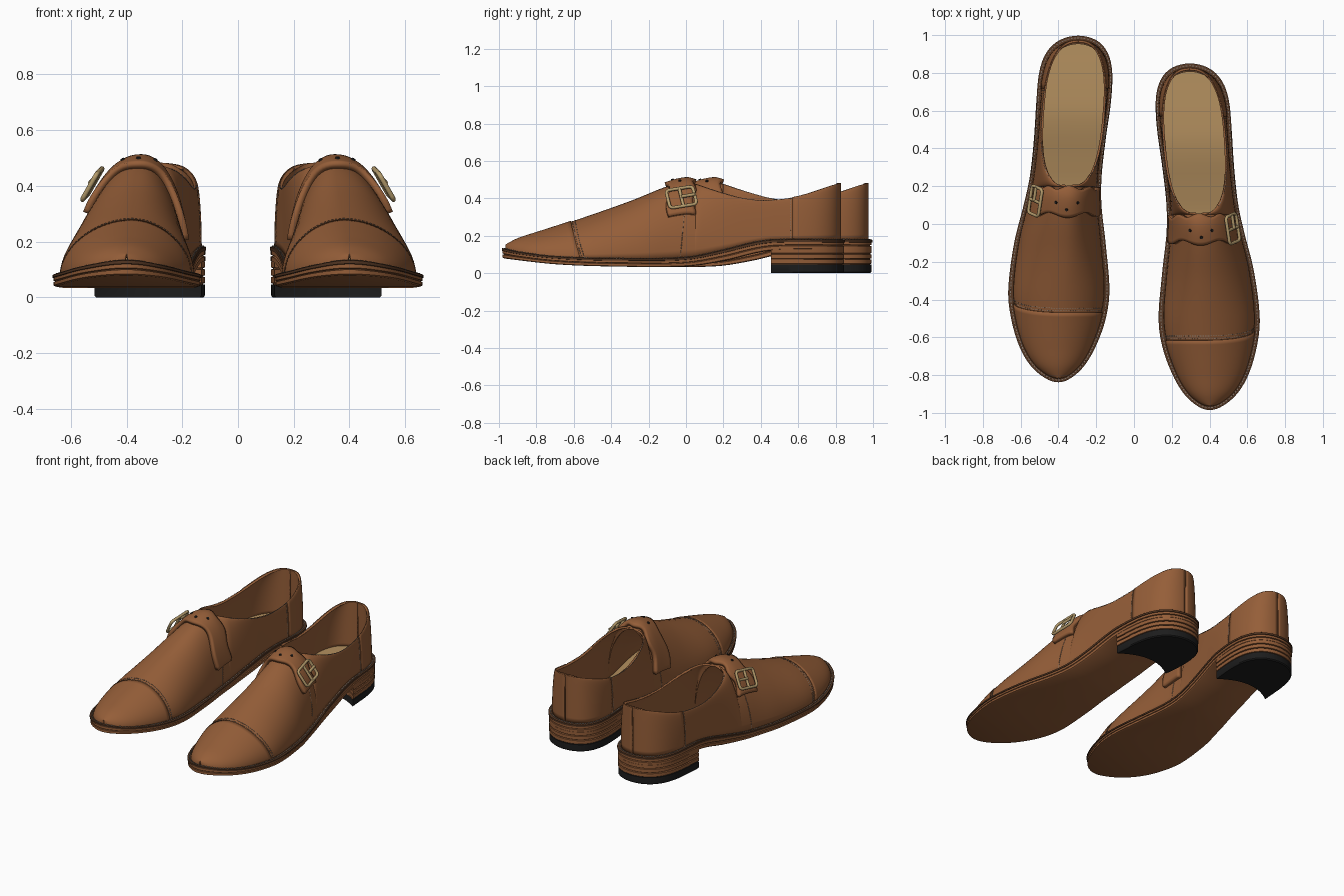
import bpy, bmesh, math
from mathutils import Vector, Matrix

if "Cube" in bpy.data.objects:
    bpy.data.objects.remove(bpy.data.objects["Cube"])


def material(name, rgb, rough=0.6):
    m = bpy.data.materials.new(name)
    m.use_nodes = True
    m.diffuse_color = (*rgb, 1)
    b = m.node_tree.nodes["Principled BSDF"]
    b.inputs["Base Color"].default_value = (*rgb, 1)
    b.inputs["Roughness"].default_value = rough
    return m


leather = material("brown leather", (0.30, 0.112, 0.04))
dark = material("dark welt", (0.085, 0.036, 0.016))
tan = material("tan insole", (0.46, 0.28, 0.115))
rubber = material("black rubber", (0.012, 0.012, 0.012))
brass = material("brass", (0.46, 0.33, 0.15), 0.4)
thread = material("grey thread", (0.22, 0.18, 0.15))


def spline(tab, x):
    """Smooth interpolation through (x, value) pairs."""
    n = len(tab) - 1
    x = min(max(x, tab[0][0]), tab[n][0])
    i = next(k for k in range(n) if x <= tab[k + 1][0])

    def slope(k):
        a, b = tab[max(k - 1, 0)], tab[min(k + 1, n)]
        return (b[1] - a[1]) / (b[0] - a[0])
    (x0, a), (x1, b) = tab[i], tab[i + 1]
    w = x1 - x0
    t = (x - x0) / w
    return ((1 + 2 * t) * (1 - t) ** 2 * a + t * (1 - t) ** 2 * w * slope(i)
            + t * t * (3 - 2 * t) * b + t * t * (t - 1) * w * slope(i + 1))


# Plan outline (y, inner x, outer x) from heel to toe, and side profiles
MID, HALF = -0.0675, 0.9175
PLAN = [(.85, .295, .295), (.82, .19, .405), (.75, .135, .47), (.65, .115, .503),
        (.5, .122, .517), (.3, .15, .53), (.1, .172, .552), (-.05, .172, .585),
        (-.25, .15, .635), (-.5, .13, .666), (-.65, .15, .65), (-.8, .205, .605),
        (-.9, .265, .545), (-.96, .33, .475), (-.985, .4, .4)]
SIDE = {s: [(math.acos((r[0] - MID) / HALF), r[k]) for r in PLAN] for s, k in ((-1, 1), (1, 2))}
WELT_TOP = [(-.985, .135), (-.9, .115), (-.7, .09), (-.4, .08), (0, .085),
            (.2, .125), (.35, .163), (.47, .18), (.85, .18)]
SOLE_LOW = [(-.985, .08), (-.7, .048), (-.4, .036), (0, .036), (.2, .065), (.45, .12), (.85, .125)]
RIDGE = [(-.97, .145), (-.9, .182), (-.8, .215), (-.6, .28), (-.3, .385), (-.1, .465), (0, .49),
         (.05, .478), (.18, .435), (.31, .40), (.42, .39), (.6, .41), (.83, .485)]
THROAT, BACK, TOE = .05, .825, -.96


def edge(side, y, inset):
    """x of the plan outline on one side, drawn in by an inset."""
    v = (y - MID) / (HALF * (1 - inset / .92))
    th = math.acos(min(1, max(-1, v)))
    mid = (spline(SIDE[-1], th) + spline(SIDE[1], th)) / 2
    return mid + (spline(SIDE[side], th) - mid) * (1 - inset / .25)


def surf(side, y, p):
    """Point on the upper: p runs from the welt (0) to the ridge or collar (1)."""
    y = min(max(y, TOE), BACK)
    bx, bz, cz = edge(side, y, .025), spline(WELT_TOP, y) - .004, spline(RIDGE, y)
    if y <= THROAT:
        cx = .345 + .055 * (THROAT - y) / (THROAT - TOE)
    else:
        t = (y - THROAT) / (BACK - THROAT)
        cx = .345 - .05 * t + side * .165 * max(0, 1 - abs(2 * t - 1) ** 2.5) ** .4
    w = .5 + .1 * max(0, 1 - abs(y) / .4)
    q = 1 - p
    x = bx * (q ** 3 + 3 * q * q * p) + (cx + (bx - cx) * w) * 3 * q * p * p + cx * p ** 3
    z = bz * q ** 3 + (bz + (cz - bz) * .5) * 3 * q * q * p + cz * (3 * q * p * p + p ** 3)
    return Vector((x, y, z))


parts = []


def finish(name, bm, mat, angle=40):
    me = bpy.data.meshes.new(name)
    bm.to_mesh(me)
    bm.free()
    me.materials.append(mat)
    ob = bpy.data.objects.new(name, me)
    bpy.context.collection.objects.link(ob)
    bpy.ops.object.select_all(action="DESELECT")
    ob.select_set(True)
    bpy.context.view_layer.objects.active = ob
    bpy.ops.object.shade_smooth_by_angle(angle=math.radians(angle))
    parts.append(ob)
    return ob


def shell(name, grids, mat, thick, offset):
    """Sheet of leather from point grids, thickened outward (1) or inward (-1)."""
    bm = bmesh.new()
    for g in grids:
        v = [[bm.verts.new(p) for p in row] for row in g]
        for a, b in zip(v, v[1:]):
            for j in range(len(a) - 1):
                bm.faces.new((a[j], a[j + 1], b[j + 1], b[j]))
    bmesh.ops.remove_doubles(bm, verts=bm.verts, dist=1e-4)
    bmesh.ops.recalc_face_normals(bm, faces=bm.faces)
    bm.normal_update()
    out = 0
    for f in bm.faces:
        c = f.calc_center_median()
        out += f.calc_area() * f.normal.dot(c - Vector((.33, c.y, .1)))
    if out < 0:
        bmesh.ops.reverse_faces(bm, faces=bm.faces)
    ob = finish(name, bm, mat, 50)
    mod = ob.modifiers.new("thickness", "SOLIDIFY")
    mod.thickness, mod.offset = thick, offset
    return ob


def stack(name, rings, mat, ladder=True):
    """Solid from stacked rings, capped with rungs across or with one face."""
    bm = bmesh.new()
    v = [[bm.verts.new(p) for p in r] for r in rings]
    n = len(v[0])
    for a, b in zip(v, v[1:]):
        for i in range(n):
            bm.faces.new((a[i], a[(i + 1) % n], b[(i + 1) % n], b[i]))
    for r in (v[0], v[-1]):
        if ladder:
            for i in range(n // 2):
                f = [r[i], r[i + 1], r[n - i - 1], r[(n - i) % n]]
                bm.faces.new(list(dict.fromkeys(f)))
        else:
            bm.faces.new(r)
    bmesh.ops.recalc_face_normals(bm, faces=bm.faces)
    return finish(name, bm, mat)


def ring(inset, f, lift=0, n=56):
    """Outline ring at fraction f of the height of the sole."""
    k = HALF * (1 - inset / .92)
    ys = [MID + k * math.cos(math.pi * i / n) for i in range(n + 1)]
    path = [(-1, y) for y in ys] + [(1, y) for y in ys[-2:0:-1]]
    return [Vector((edge(s, y, inset), y, spline(SOLE_LOW, y) * (1 - f)
                    + spline(WELT_TOP, y) * f + lift)) for s, y in path]


def stitches(name, paths, step=.017, size=.0045):
    """Rows of short thread boxes along paths."""
    bm = bmesh.new()
    for path in paths:
        need = 0
        for a, b in zip(path, path[1:]):
            d, at = (b - a).length, need
            while at < d:
                rot = (b - a).to_track_quat("X", "Z").to_matrix().to_4x4()
                size_m = Matrix.Diagonal((step * .6, size, size, 1))
                bmesh.ops.create_cube(bm, size=1, matrix=Matrix.Translation(a.lerp(b, at / d)) @ rot @ size_m)
                at += step
            need = at - d
    return finish(name, bm, thread)


# Sole, welt and insole
stack("outsole", [ring(d, f) for d, f in ((.014, 0), (.004, .08), (.004, .36), (.013, .4),
                                          (.013, .44), (.004, .48), (.004, .74))], leather)
stack("welt", [ring(d, f) for d, f in ((.008, .7), (0, .74), (0, .95), (.004, 1))], dark)
stack("insole", [ring(.042, 1, -.01), ring(.042, 1, .012)], tan)
row = ring(.012, 1, .001)
stitches("welt_stitching", [row + row[:1]])


# Stacked heel with a concave breast
def heel_ring(inset, z, front=.455):
    tip = MID + HALF * (1 - inset / .92)
    ys = [tip - (tip - front) * (1 - math.cos(math.pi / 2 * i / 20)) for i in range(21)]
    pts = [(edge(-1, y, inset), y) for y in reversed(ys)]
    pts += [(edge(1, y, inset), y) for y in ys[1:]]
    a, b = pts[-1][0], pts[0][0]
    pts += [(a + (b - a) * i / 10, front + .07 * (1 - (i / 5 - 1) ** 2)) for i in range(1, 10)]
    return [Vector((x, y, z)) for x, y in pts]


stack("heel_tip", [heel_ring(d, z) for d, z in ((.012, 0), (.006, .006), (.006, .046))], rubber, False)
for k in range(3):
    z = .046 + k * .028
    stack(f"heel_lift_{k + 1}", [heel_ring(d, z + h) for d, h in (
        (.014, 0), (.014, .003), (.005, .005), (.005, .026), (.014, .028))], leather, False)

# Upper
ys = [MID + (BACK - MID) * math.cos(math.pi * i / 72) for i in range(73)]
ys = sorted(ys + [THROAT + e for e in (0, .001, .004, .009, .016, .026)])
ps = [j / 14 for j in range(15)]
shell("upper", [[[surf(s, y, p) for p in ps] for y in ys] for s in (-1, 1)], leather, .012, -1)


def across(u):
    """Side and p for u running from the inner welt (-1) to the outer welt (1)."""
    return (1 if u > 0 else -1), 1 - abs(u)


def cap_seam(u):
    return -.615 + .05 * max(0, u) ** 2


# Toe cap and heel counter overlays
us = [i / 20 - 1 for i in range(41)]
cap = []
for i in range(25):
    f = 1 - math.cos(math.pi / 2 * i / 24)
    cap.append([surf(across(u)[0], TOE + (cap_seam(u) - TOE) * f, across(u)[1]) for u in us])
shell("toe_cap", [cap], leather, .005, 1)
back = [BACK - (BACK - .57) * (1 - math.cos(math.pi / 2 * i / 16)) for i in range(17)]
shell("heel_counter", [[[surf(s, y, p) for p in ps] for y in back] for s in (-1, 1)], leather, .004, 1)

# Seams on the upper
seams = [[surf(across(u)[0], cap_seam(u) + e, across(u)[1]) for u in us] for e in (.008, .022)]
for s in (-1, 1):
    seams.append([surf(s, -.03 + .05 * p, p) for p in ps[:8]])
    seams.append([surf(s, .10 + .02 * i, .95) for i in range(35)])
    seams.append([surf(s, .56, p) for p in ps])
stitches("upper_stitching", seams, .014, .003)


# Instep strap, long on the inner side
def strap_point(u, f):
    s = across(u)[0]
    p = 1 - abs(u) * (.6 if s > 0 else .78)
    front = -.095 - .012 * math.cos(2.5 * math.pi * u)
    rear = .04 + .009 * math.cos(4 * math.pi * u)
    return surf(s, front + (rear - front) * f, p)


shell("strap", [[[strap_point(u, j / 8) for u in us] for j in range(9)]], leather, .024, 1)


def on_surface(s, y, p, lift):
    """Frame on the upper: X along the shoe, Y up the side, Z outward."""
    o = surf(s, y, p)
    ex = (surf(s, y + .01, p) - surf(s, y - .01, p)).normalized()
    up = surf(s, y, min(1, p + .05)) - surf(s, y, p - .05)
    ez = ex.cross(up).normalized()
    if ez.dot(o - Vector((.345, y, .1))) < 0:
        ez = -ez
    ey = ez.cross(ex)
    m = Matrix((ex, ey, ez)).transposed().to_4x4()
    m.translation = o + ez * lift
    return m


# Strap eyelets
bm = bmesh.new()
for s, y, p in ((1, -.065, .99), (1, -.03, .85), (-1, -.03, .85)):
    bmesh.ops.create_cone(bm, cap_ends=True, segments=12, radius1=.009, radius2=.007, depth=.008,
                          matrix=on_surface(s, y, p, .025))
finish("strap_eyelets", bm, rubber)

# Buckle: rounded frame, centre bar and prong
cu = bpy.data.curves.new("buckle", "CURVE")
cu.dimensions, cu.bevel_depth, cu.bevel_resolution = "3D", .009, 2
cu.use_fill_caps = True
frame = []
for k, (sx, sy) in enumerate(((1, 1), (-1, 1), (-1, -1), (1, -1))):
    for i in range(5):
        a = math.pi / 2 * (k + i / 4)
        frame.append((sx * .055 + .018 * math.cos(a), sy * .037 + .018 * math.sin(a), 0))
for pts, closed in ((frame, True), ([(0, -.055, 0), (0, .055, 0)], False),
                    ([(0, 0, .008), (.074, 0, .008)], False)):
    sp = cu.splines.new("POLY")
    sp.points.add(len(pts) - 1)
    for q, p in zip(sp.points, pts):
        q.co = (*p, 1)
    sp.use_cyclic_u = closed
cu.materials.append(brass)
cu.transform(on_surface(1, -.027, .56, .042))
buckle = bpy.data.objects.new("buckle", cu)
bpy.context.collection.objects.link(buckle)
parts.append(buckle)

# Mirrored right shoe, set further back
mirror = Matrix.Translation((0, .147, 0)) @ Matrix.Diagonal((-1, 1, 1, 1))
for ob in parts:
    twin = ob.copy()
    twin.data = ob.data.copy()
    twin.data.transform(mirror)
    if twin.type == "MESH":
        twin.data.flip_normals()
    bpy.context.collection.objects.link(twin)
    twin.name = "right_" + ob.name
    ob.name = "left_" + ob.name
